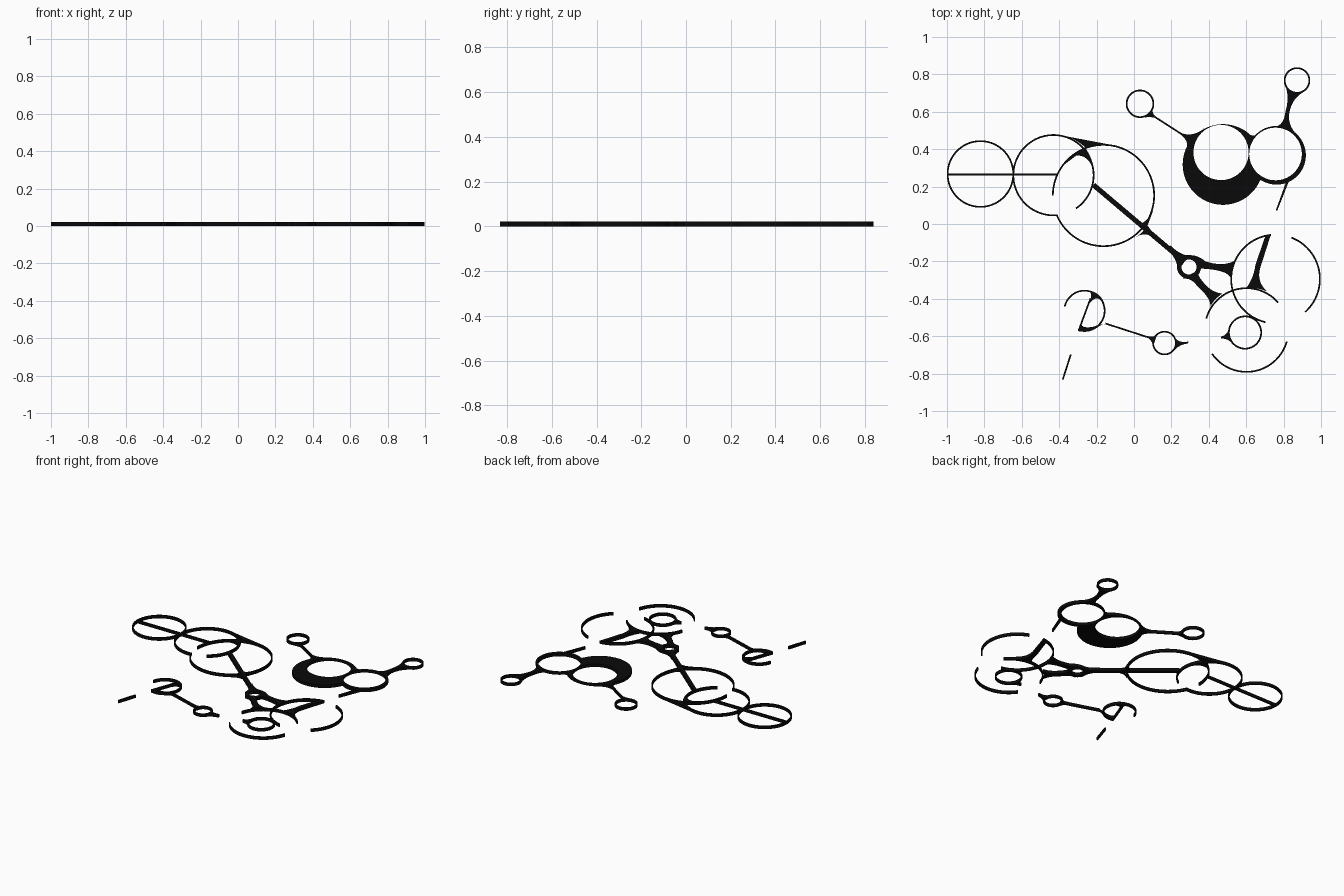
import bpy, bmesh, math

# Plan is drafted on a sheet: 187 drawing units per metre, y downwards
S, OX, OY = 187.0, 1134.5, 224.5
H = 0.022      # plate thickness
LINE = 1.7     # thin line width in drawing units

black = bpy.data.materials.new("black")
black.diffuse_color = (0.003, 0.003, 0.003, 1)


def plan(x, y):
    return ((x - OX) / S, (OY - y) / S)


def finish(name, bm):
    bmesh.ops.recalc_face_normals(bm, faces=bm.faces)
    me = bpy.data.meshes.new(name)
    bm.to_mesh(me)
    bm.free()
    ob = bpy.data.objects.new(name, me)
    bpy.context.collection.objects.link(ob)
    me.materials.append(black)
    return ob


def plate(name, pts, z0=0.0, z1=H):
    """Extruded outline."""
    bm = bmesh.new()
    f = bm.faces.new([bm.verts.new((*plan(*p), z0)) for p in pts])
    ext = bmesh.ops.extrude_face_region(bm, geom=[f])
    for v in ext["geom"]:
        if isinstance(v, bmesh.types.BMVert):
            v.co.z = z1
    return finish(name, bm)


def circle_pts(cx, cy, r, n=96):
    return [(cx + r * math.cos(2 * math.pi * i / n),
             cy - r * math.sin(2 * math.pi * i / n)) for i in range(n)]


def ring(name, cx, cy, r, a0=0, a1=360, w=LINE):
    """Full or open ring, angles in degrees, r is the outer radius."""
    closed = a1 - a0 == 360
    n = max(12, int(96 * (a1 - a0) / 360))
    bm = bmesh.new()
    rows = []
    for i in range(n if closed else n + 1):
        a = math.radians(a0 + (a1 - a0) * i / n)
        row = []
        for rad, z in ((r, 0), (r, H), (r - w, H), (r - w, 0)):
            p = plan(cx + rad * math.cos(a), cy - rad * math.sin(a))
            row.append(bm.verts.new((*p, z)))
        rows.append(row)
    for i in range(n):
        a, b = rows[i], rows[(i + 1) % len(rows)]
        for k in range(4):
            bm.faces.new((a[k], a[(k + 1) % 4], b[(k + 1) % 4], b[k]))
    if not closed:
        bm.faces.new(rows[0])
        bm.faces.new(rows[-1])
    return finish(name, bm)


def bar(name, p, q, w0=LINE, w1=None):
    w1 = w0 if w1 is None else w1
    dx, dy = q[0] - p[0], q[1] - p[1]
    d = math.hypot(dx, dy) * 2
    nx, ny = -dy / d, dx / d
    return plate(name, [(p[0] + nx * w0, p[1] + ny * w0), (q[0] + nx * w1, q[1] + ny * w1),
                        (q[0] - nx * w1, q[1] - ny * w1), (p[0] - nx * w0, p[1] - ny * w0)])


def web(name, *sides):
    """Filled shape whose sides are curves (start, control, end) or (start, end)."""
    pts = []
    for s in sides:
        if len(s) == 2:
            pts += s
            continue
        for i in range(11):
            t = i / 10
            k = ((1 - t) ** 2, 2 * t * (1 - t), t * t)
            pts.append(tuple(sum(k[j] * s[j][c] for j in range(3)) for c in (0, 1)))
    clean = [p for i, p in enumerate(pts) if math.dist(p, pts[i - 1]) > 0.05]
    return plate(name, clean)


# Rings and open arcs
for name, *args in [
    ("far_left_ring", 981, 174.5, 33.7),
    ("left_ring", 1054, 175.7, 41, -56, 276),
    ("large_ring", 1104, 196, 51.5, -157, 180),
    ("right_arc_inner", 1276, 279.5, 45.2, 96, 257),
    ("right_arc_outer", 1276, 279.5, 45.2, -48, 69),
    ("lower_arc_top", 1247, 330.5, 42.7, 41, 164),
    ("lower_arc_bottom", 1247, 330.5, 42.7, 214.5, 344),
    ("lower_small_ring", 1245.5, 333, 17),
    ("bottom_small_ring", 1165, 343.5, 12.2),
    ("bottom_left_arc", 1085, 311.3, 21, -106, 168),
    ("top_left_small_ring", 1140.5, 104.3, 14.2),
    ("top_right_small_ring", 1297.5, 81, 13.2),
    ("hub_ring", 1189.5, 267.5, 12, 0, 360, 4.5),
]:
    ring(name, *args)

# Straight lines
bar("left_line", (947.8, 175), (1058, 175))
bar("diagonal_rod", (1094, 185.5), (1181, 259), 5)
bar("bottom_link", (1106, 324), (1154, 339.5))
bar("bottom_left_dash", (1071.3, 355), (1063.3, 380))
bar("right_dash", (1288, 182), (1277, 211), 2.4, 1.5)
bar("top_left_link", (1150, 114), (1192, 141))
bar("bottom_left_chord", (1091, 299), (1079, 331.5))

# Webs where the two left rings cross
web("left_top_web", ((1056, 134.8), (1110, 145)), ((1110, 145), (1098, 144.5), (1087, 149)),
    ((1087, 149), (1073, 136), (1056, 134.8)))
web("left_inner_web", ((1061, 168), (1068, 156), (1079, 156)), ((1079, 156), (1090, 157), (1094.5, 172)),
    ((1094.5, 172), (1093, 158), (1086, 149)), ((1086, 149), (1067, 159), (1061, 168)))

# Flares of the diagonal rod on the large ring
web("rod_upper_flare", ((1154, 210), (1150, 221), (1148, 226)), ((1148, 226), (1150, 229), (1156, 236)),
    ((1156, 236), (1140, 224)), ((1140, 224), (1148, 223), (1154, 210)))
web("rod_lower_flare", ((1134, 239), (1143, 232), (1153, 237)), ((1153, 237), (1146, 228)),
    ((1146, 228), (1143, 234), (1134, 239)))

# Hub arms
web("hub_rod_flare", ((1171, 246), (1181, 256), (1190, 256)), ((1190, 256), (1186, 261)),
    ((1186, 261), (1178, 272)), ((1178, 272), (1179, 261), (1168, 250)))
web("hub_right_arm", ((1190, 256), (1198, 255), (1206, 262)), ((1206, 262), (1226, 268), (1237, 260)),
    ((1237, 260), (1232, 268), (1231, 278)), ((1231, 278), (1227, 270), (1200, 269)),
    ((1200, 269), (1200, 260), (1190, 256)))
web("hub_lower_arm", ((1200, 270), (1196, 274), (1204, 283)), ((1204, 283), (1212, 293), (1223, 294)),
    ((1223, 294), (1214, 300), (1211, 307)), ((1211, 307), (1211, 298), (1198, 287)),
    ((1198, 287), (1192, 278), (1183, 279)), ((1183, 279), (1193, 280), (1200, 270)))

# Wedge inside the right arcs
web("right_wedge", ((1266, 236), (1271.5, 234.5)), ((1271.5, 234.5), (1260.5, 269)),
    ((1260.5, 269), (1257, 283), (1268, 292)), ((1268, 292), (1258, 288), (1247, 288)),
    ((1247, 288), (1254, 279), (1256, 265)), ((1256, 265), (1266, 236)))

# Pointed flares on the small rings
web("lower_small_flare", ((1230, 327), (1228, 336), (1221.5, 337)), ((1221.5, 337), (1221.5, 339)),
    ((1221.5, 339), (1230, 339), (1234, 346)), ((1234, 346), (1227, 338), (1230, 327)))
web("bottom_right_flare", ((1175, 337), (1178, 344), (1189, 342)), ((1189, 342), (1188.5, 344)),
    ((1188.5, 344), (1179, 345), (1174, 352)), ((1174, 352), (1179, 344), (1175, 337)))
web("bottom_link_flare", ((1147, 336.2), (1155, 339), (1158, 333.5)), ((1158, 333.5), (1152, 340), (1153.5, 347)),
    ((1153.5, 347), (1153, 341), (1147, 337.5)))
web("top_left_ring_flare", ((1154, 109), (1151, 113), (1158, 119)), ((1158, 119), (1152, 117), (1145, 118)),
    ((1145, 118), (1151, 115), (1154, 109)))
web("bottom_left_top_web", ((1089, 290.7), (1105, 294), (1106, 311)), ((1106, 311), (1103, 298), (1096, 299)),
    ((1096, 299), (1091, 301), (1089, 306)), ((1089, 306), (1094, 294), (1089, 290.7)))
web("bottom_left_base_web", ((1082, 322), (1080, 330), (1095, 327)), ((1095, 327), (1103, 323), (1112, 326)),
    ((1112, 326), (1103, 323), (1098, 328)), ((1098, 328), (1089, 333), (1078.5, 331.5)),
    ((1078.5, 331.5), (1082, 322)))

# Pair of heavy discs with offset holes
heavy = [
    plate("large_heavy_disc", circle_pts(1223.5, 165, 40.3, 128)),
    plate("small_heavy_disc", circle_pts(1277, 155.8, 29.3, 128)),
    web("disc_top_web", ((1245, 131), (1254, 142), (1265, 129)), ((1265, 129), (1257, 158)),
        ((1257, 158), (1246, 158)), ((1246, 158), (1245, 131))),
    web("disc_bottom_web", ((1260, 182), (1262, 178), (1270, 184)), ((1270, 184), (1256, 160)),
        ((1256, 160), (1250, 172)), ((1250, 172), (1260, 182))),
]
cutters = [plate("large_hole_cutter", circle_pts(1221.5, 153, 27.6), -0.1, 0.1),
           plate("small_hole_cutter", circle_pts(1276, 154.5, 26.3), -0.1, 0.1)]
for ob in heavy:
    bpy.context.view_layer.objects.active = ob
    for c in cutters:
        m = ob.modifiers.new("hole", "BOOLEAN")
        m.operation, m.solver, m.object = "DIFFERENCE", "EXACT", c
        bpy.ops.object.modifier_apply(modifier=m.name)
for c in cutters:
    bpy.data.objects.remove(c)

# Arms from the heavy discs
web("disc_left_arm", ((1176, 130), (1190, 141), (1206, 128)), ((1206, 128), (1194, 136), (1186, 151)),
    ((1186, 151), (1192, 141), (1176, 131.5)))
web("disc_right_arm", ((1286, 87), (1290, 98), (1286, 112)), ((1286, 112), (1284, 126), (1276, 127)),
    ((1276, 127), (1288, 128), (1297, 135)), ((1297, 135), (1285, 122), (1292, 106)),
    ((1292, 106), (1296, 96), (1307, 91)), ((1307, 91), (1297, 97), (1286, 87)))
